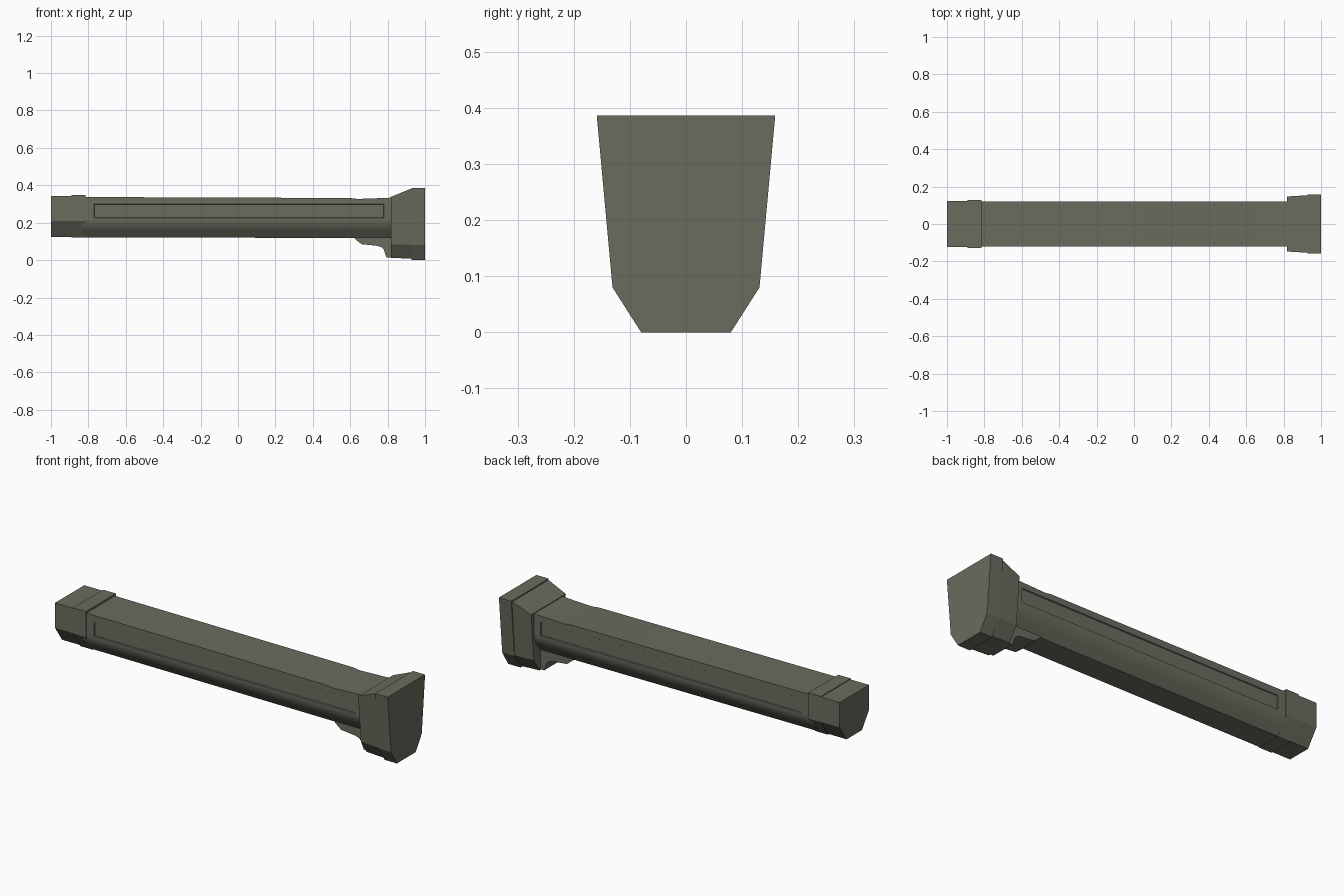
import bpy, bmesh

cube = bpy.data.objects.get("Cube")
if cube:
    bpy.data.objects.remove(cube)

# Single olive grey finish
olive = bpy.data.materials.new("olive_grey")
olive.use_nodes = True
colour = (0.15, 0.147, 0.115, 1)
olive.diffuse_color = colour
bsdf = olive.node_tree.nodes["Principled BSDF"]
bsdf.inputs["Base Color"].default_value = colour
bsdf.inputs["Roughness"].default_value = 0.8


def finish(bm, name, angle=None):
    bmesh.ops.recalc_face_normals(bm, faces=bm.faces)
    mesh = bpy.data.meshes.new(name)
    bm.to_mesh(mesh)
    bm.free()
    ob = bpy.data.objects.new(name, mesh)
    bpy.context.collection.objects.link(ob)
    mesh.materials.append(olive)
    if angle:
        bpy.ops.object.select_all(action='DESELECT')
        ob.select_set(True)
        bpy.context.view_layer.objects.active = ob
        bpy.ops.object.shade_smooth_by_angle(angle=angle)
    return ob


def loft(sections):
    """Skin mirrored sections: each is (x, right half outline of (y, z) from top to bottom)."""
    bm = bmesh.new()
    rings = []
    for x, half in sections:
        outline = half + [(-y, z) for y, z in reversed(half)]
        rings.append([bm.verts.new((x, y, z)) for y, z in outline])
    count = len(rings[0])
    for a, b in zip(rings, rings[1:]):
        for i in range(count):
            j = (i + 1) % count
            bm.faces.new((a[i], a[j], b[j], b[i]))
    bm.faces.new(rings[0])
    bm.faces.new(rings[-1])
    return bm


def tub(top_w, mid_w, low_w, top, mid, low):
    return [(top_w, top), (mid_w, mid), (low_w, low)]


# Long body with a recessed panel on each side
PANEL_LOW, PANEL_HIGH = 0.225, 0.30


def body_half(top, low):
    return [(0.121, top), (0.121, PANEL_HIGH), (0.121, PANEL_LOW), (0.121, 0.21),
            (0.115, 0.185), (0.098, 0.16), (0.065, low)]


stations = [(-0.84, 0.338, 0.122), (-0.77, 0.337, 0.122), (0.60, 0.332, 0.118),
            (0.64, 0.327, 0.118), (0.78, 0.332, 0.118), (0.84, 0.335, 0.118)]
bm = loft([(x, body_half(t, b)) for x, t, b in stations])
bm.normal_update()
bmesh.ops.recalc_face_normals(bm, faces=bm.faces)
panels = []
for f in bm.faces:
    c = f.calc_center_median()
    if abs(f.normal.y) > 0.9 and PANEL_LOW < c.z < PANEL_HIGH and -0.77 < c.x < 0.78:
        panels.append(f)
bmesh.ops.inset_region(bm, faces=panels, thickness=0.003, depth=-0.005)
finish(bm, "body", 0.45)

# Front cap, with a slightly larger band behind it
finish(loft([(x, tub(0.124, 0.124, 0.065, 0.344, 0.21, 0.124)) for x in (-1, -0.88)]), "front_cap")
finish(loft([(x, tub(0.127, 0.127, 0.067, 0.348, 0.21, 0.12)) for x in (-0.89, -0.815)]), "front_band")

# Rear collar ramping up to the end plate
finish(loft([(0.817, tub(0.147, 0.125, 0.075, 0.338, 0.085, 0.012)),
             (0.918, tub(0.153, 0.128, 0.077, 0.379, 0.083, 0.008)),
             (0.94, tub(0.153, 0.128, 0.077, 0.379, 0.083, 0.008))]), "rear_collar")
plate = tub(0.159, 0.131, 0.08, 0.386, 0.08, 0)
finish(loft([(x, plate) for x in (0.927, 1.0)]), "rear_plate")

# Curved bracket under the rear of the body
bm = bmesh.new()
profile = [(0.62, 0.13), (0.625, 0.113), (0.66, 0.085), (0.74, 0.077), (0.765, 0.07),
           (0.78, 0.055), (0.788, 0.03), (0.795, 0.015), (0.83, 0.015), (0.83, 0.13)]
base = bm.faces.new([bm.verts.new((x, -0.068, z)) for x, z in profile])
side = bmesh.ops.extrude_face_region(bm, geom=[base])["geom"]
bmesh.ops.translate(bm, vec=(0, 0.136, 0), verts=[v for v in side if isinstance(v, bmesh.types.BMVert)])
finish(bm, "under_bracket", 0.6)
